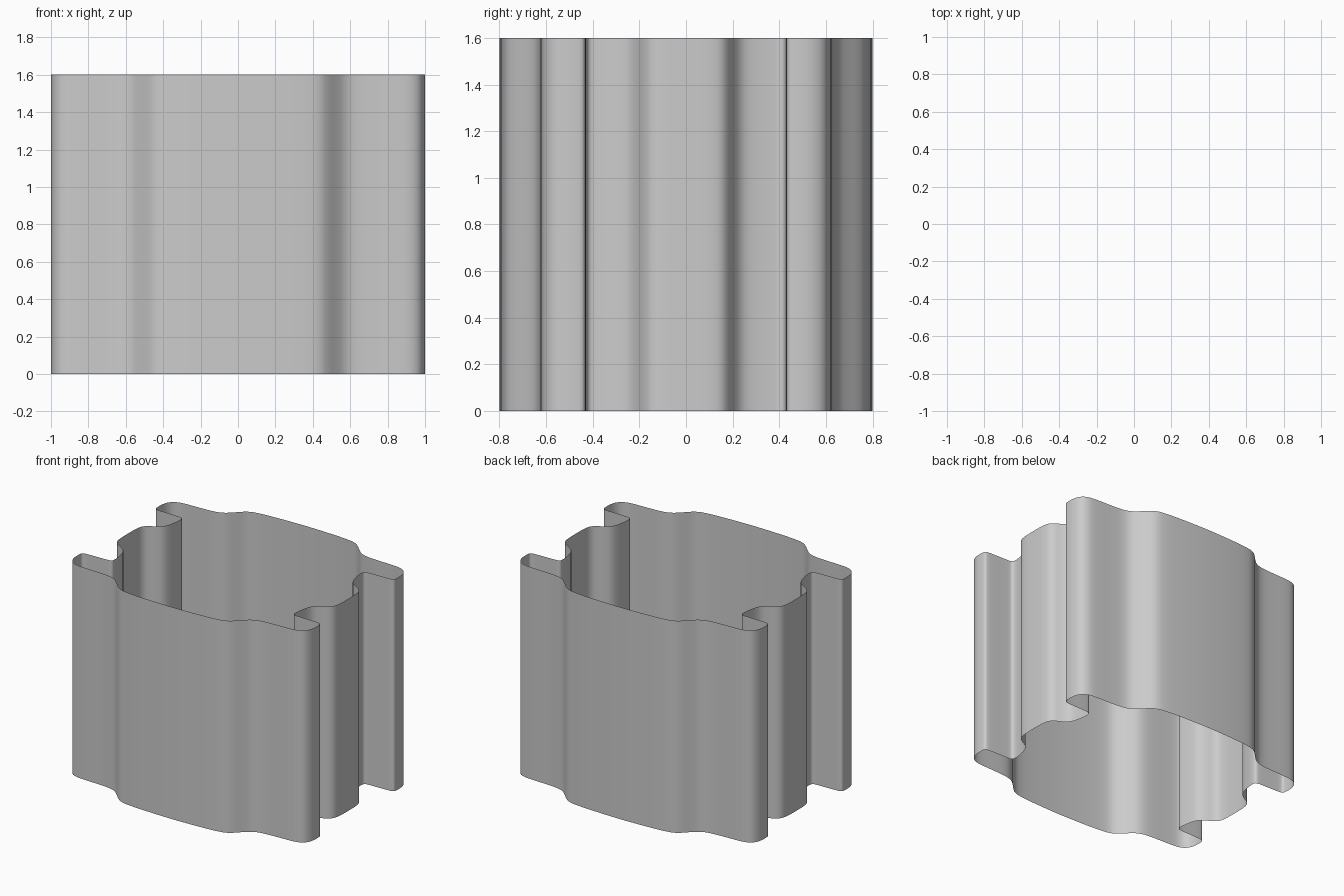
import bpy, bmesh

if "Cube" in bpy.data.objects:
    bpy.data.objects.remove(bpy.data.objects["Cube"])

HEIGHT = 1.6

# Quarter of the cross-section, from the middle of the back wall to the middle of the right side
QUARTER = [
    (0.06, 0.80), (0.25, 0.794), (0.38, 0.784), (0.44, 0.77), (0.48, 0.742),
    (0.53, 0.69), (0.57, 0.655), (0.62, 0.635), (0.70, 0.627), (0.87, 0.622),
    (0.935, 0.613), (0.978, 0.585), (1.0, 0.53), (1.0, 0.465), (0.995, 0.438),
    (0.97, 0.43), (0.79, 0.427), (0.762, 0.422), (0.752, 0.40), (0.757, 0.35),
    (0.770, 0.28), (0.79, 0.235), (0.83, 0.205), (0.88, 0.18), (0.908, 0.15),
    (0.918, 0.10), (0.92, 0.04),
]


def smooth_loop(pts):
    """Cut every corner of a closed loop once."""
    out = []
    for i, (ax, ay) in enumerate(pts):
        bx, by = pts[(i + 1) % len(pts)]
        out.append((0.75 * ax + 0.25 * bx, 0.75 * ay + 0.25 * by))
        out.append((0.25 * ax + 0.75 * bx, 0.25 * ay + 0.75 * by))
    return out


# Mirror the quarter into a full loop and round it
half = QUARTER + [(x, -y) for x, y in reversed(QUARTER)]
loop = half + [(-x, y) for x, y in reversed(half)]
for _ in range(2):
    loop = smooth_loop(loop)

# Open, paper-thin sleeve wall
bm = bmesh.new()
low = [bm.verts.new((x, y, 0)) for x, y in loop]
high = [bm.verts.new((x, y, HEIGHT)) for x, y in loop]
n = len(loop)
for i in range(n):
    j = (i + 1) % n
    bm.faces.new((low[j], low[i], high[i], high[j]))
mesh = bpy.data.meshes.new("sleeve_wall")
bm.to_mesh(mesh)
bm.free()

sleeve = bpy.data.objects.new("sleeve_wall", mesh)
bpy.context.collection.objects.link(sleeve)
bpy.context.view_layer.objects.active = sleeve
sleeve.select_set(True)
bpy.ops.object.shade_smooth_by_angle(angle=0.7)
